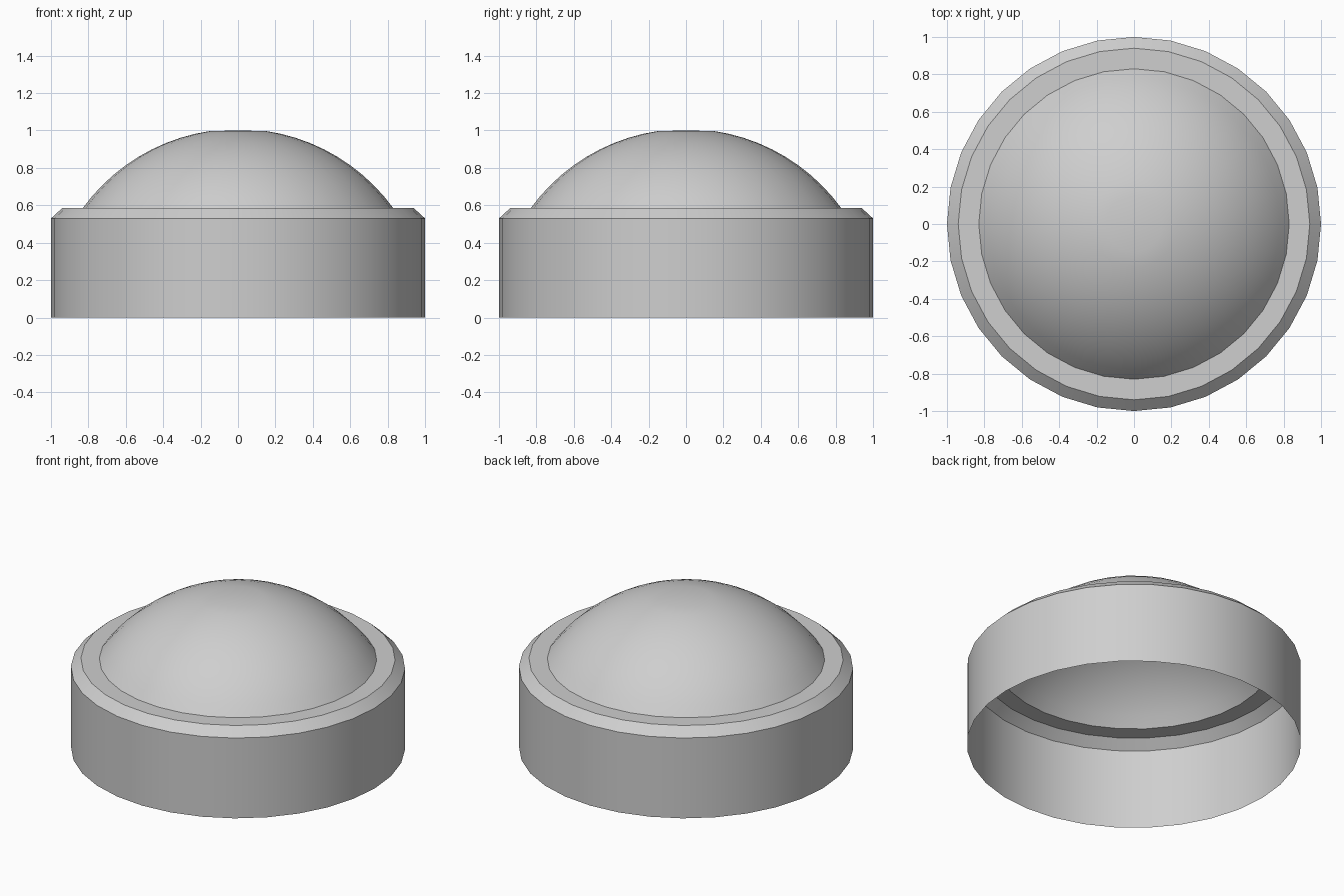
import bpy
import bmesh
from math import sin, cos, asin, pi, sqrt

SIDES = 32

if "Cube" in bpy.data.objects:
    bpy.data.objects.remove(bpy.data.objects["Cube"], do_unlink=True)

grey = bpy.data.materials.new("light_grey")
grey.use_nodes = True
colour = (0.62, 0.62, 0.62, 1)
grey.diffuse_color = colour
grey.node_tree.nodes["Principled BSDF"].inputs["Base Color"].default_value = colour


def lathe(name, profile):
    """Turn a (radius, height) profile, listed bottom to top, into an open shell."""
    bm = bmesh.new()
    rings = []
    for r, z in profile:
        if r == 0:
            rings.append([bm.verts.new((0, 0, z))])
        else:
            turn = [2 * pi * i / SIDES for i in range(SIDES)]
            rings.append([bm.verts.new((r * cos(a), r * sin(a), z)) for a in turn])
    for low, high in zip(rings, rings[1:]):
        for i in range(SIDES):
            j = (i + 1) % SIDES
            if len(high) == 1:
                bm.faces.new((low[i], low[j], high[0]))
            else:
                bm.faces.new((low[i], low[j], high[j], high[i]))
    mesh = bpy.data.meshes.new(name)
    bm.to_mesh(mesh)
    bm.free()
    mesh.materials.append(grey)
    obj = bpy.data.objects.new(name, mesh)
    bpy.context.collection.objects.link(obj)
    bpy.ops.object.select_all(action='DESELECT')
    obj.select_set(True)
    bpy.context.view_layer.objects.active = obj
    bpy.ops.object.shade_smooth_by_angle(angle=pi / 6)
    return obj


# Hollow base: straight wall, chamfer and flat rim
RIM_R, RIM_Z = 0.83, 0.585
lathe("base_shell", [(1, 0), (1, 0.53), (0.94, RIM_Z), (RIM_R, RIM_Z)])

# Shallow dome with a slightly flattened crown
CROWN_R, CROWN_Z, STEPS = 0.15, 0.997, 10
centre = ((RIM_R**2 + RIM_Z**2) - (CROWN_R**2 + CROWN_Z**2)) / (2 * (RIM_Z - CROWN_Z))
radius = sqrt(RIM_R**2 + (RIM_Z - centre)**2)
start, end = asin(RIM_R / radius), asin(CROWN_R / radius)
angles = [start + (end - start) * i / STEPS for i in range(STEPS + 1)]
dome = [(radius * sin(a), centre + radius * cos(a)) for a in angles]
lathe("dome", dome + [(0, 1)])
